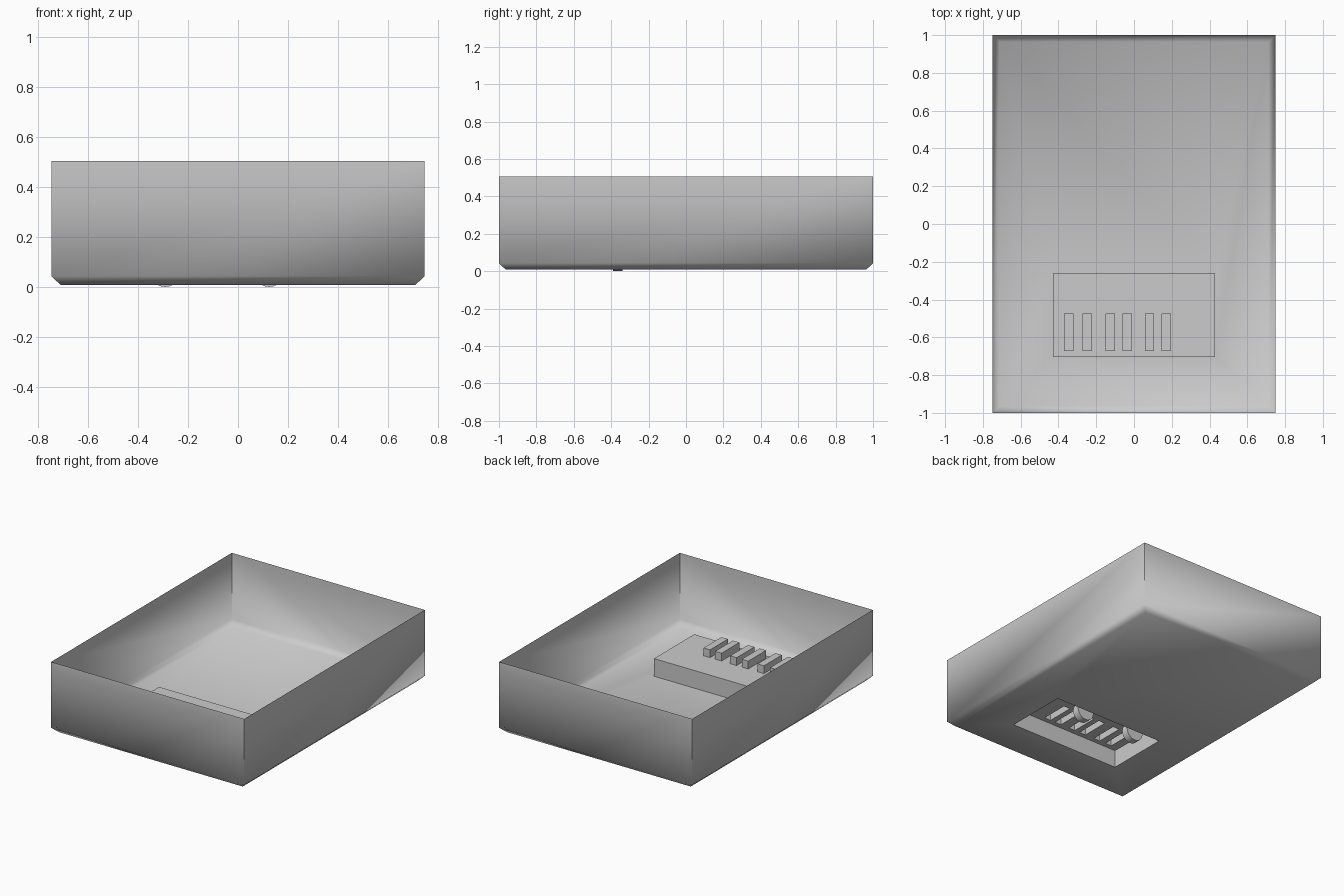
import bpy
import bmesh
import math

cube = bpy.data.objects.get("Cube")
if cube:
    bpy.data.objects.remove(cube, do_unlink=True)

FLOOR, DECK, KEY_TOP = 0.008, 0.132, 0.187
RECESS = (-0.43, 0.43, -0.705, -0.26)
KEY_Y = (-0.672, -0.475)
KEY_WIDTH = 0.05
KEY_STARTS = (-0.37, -0.272, -0.15, -0.06, 0.057, 0.146)


def ring(bm, x0, x1, y0, y1, z):
    return [bm.verts.new((x, y, z)) for x, y in ((x0, y0), (x1, y0), (x1, y1), (x0, y1))]


def bridge(bm, a, b):
    for i in range(4):
        j = (i + 1) % 4
        bm.faces.new((a[i], a[j], b[j], b[i]))


def finish(bm, name):
    bmesh.ops.remove_doubles(bm, verts=bm.verts, dist=0.0005)
    mesh = bpy.data.meshes.new(name)
    bm.to_mesh(mesh)
    bm.free()
    obj = bpy.data.objects.new(name, mesh)
    bpy.context.collection.objects.link(obj)
    smooth(obj)
    return obj


def smooth(obj):
    bpy.ops.object.select_all(action='DESELECT')
    obj.select_set(True)
    bpy.context.view_layer.objects.active = obj
    bpy.ops.object.shade_smooth_by_angle(angle=math.radians(60))


# Thin-walled open tray: rim, chamfer, floor, and the raised block's sides
bm = bmesh.new()
loops = [ring(bm, -x, x, -y, y, z) for x, y, z in (
    (0.748, 1.0, 0.505), (0.748, 1.0, 0.043), (0.712, 0.964, FLOOR))]
loops += [ring(bm, *RECESS, z) for z in (FLOOR, DECK)]
for lower, upper in zip(loops, loops[1:]):
    bridge(bm, upper, lower)
bmesh.ops.reverse_faces(bm, faces=bm.faces)
finish(bm, "tray")

# Top of the raised block with six hollow keys
bm = bmesh.new()
x_lines = [RECESS[0]]
for start in KEY_STARTS:
    x_lines += [start, start + KEY_WIDTH]
x_lines.append(RECESS[1])
y_lines = (RECESS[2], *KEY_Y, RECESS[3])
for col, (x0, x1) in enumerate(zip(x_lines, x_lines[1:])):
    for row, (y0, y1) in enumerate(zip(y_lines, y_lines[1:])):
        base = ring(bm, x0, x1, y0, y1, DECK)
        if col % 2 and row == 1:
            top = ring(bm, x0, x1, y0, y1, KEY_TOP)
            bridge(bm, base, top)
            bm.faces.new(top)
        else:
            bm.faces.new(base)
bmesh.ops.recalc_face_normals(bm, faces=bm.faces)
finish(bm, "key_panel")

# Two small wheels under the raised block
for name, x in (("right_wheel", -0.292), ("left_wheel", 0.125)):
    bpy.ops.mesh.primitive_cylinder_add(
        vertices=24, radius=0.065, depth=0.05,
        location=(x, -0.365, 0.065), rotation=(math.pi / 2, 0, 0))
    wheel = bpy.context.object
    wheel.name = name
    smooth(wheel)
